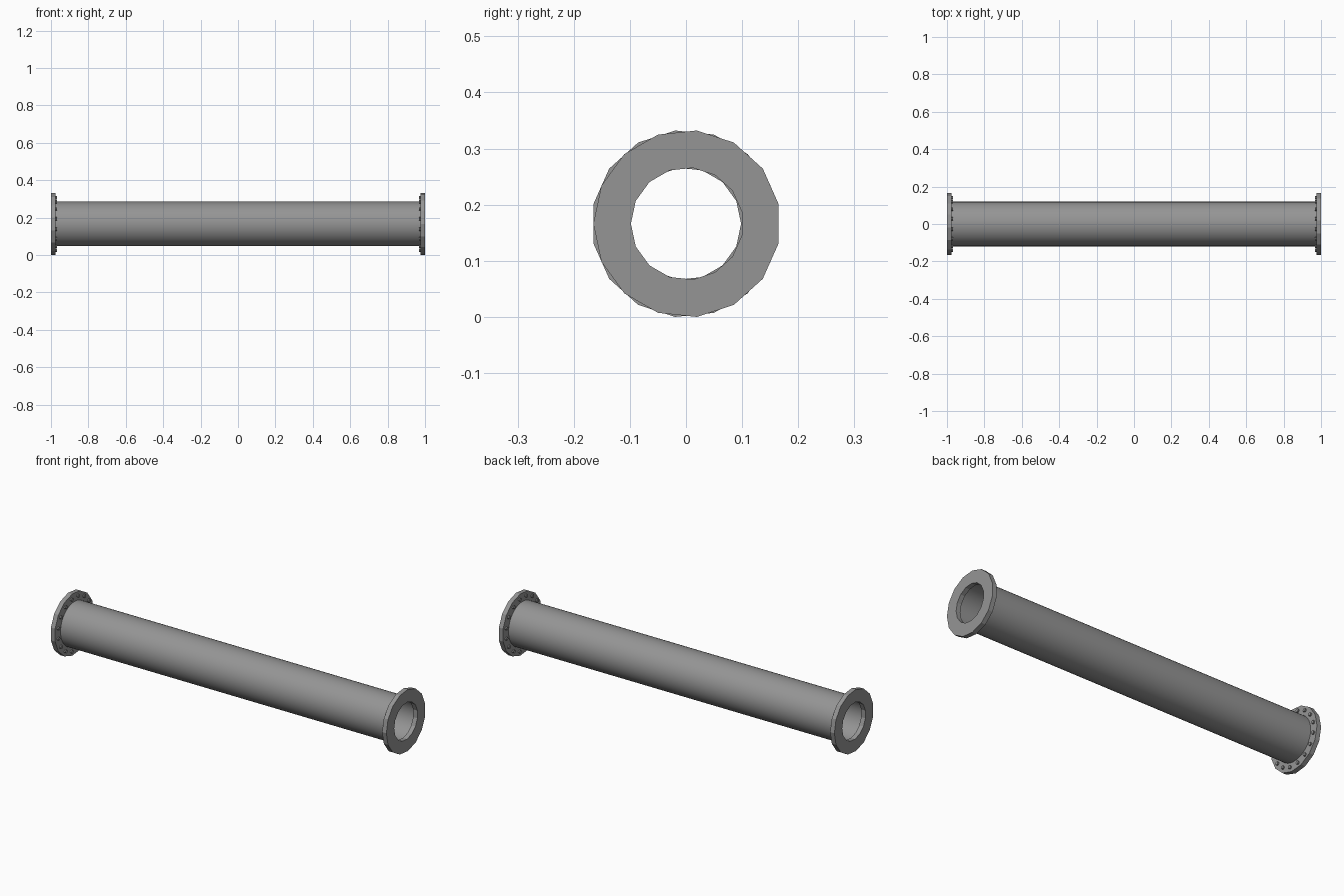
import bpy, bmesh, math
from mathutils import Matrix, Vector

cube = bpy.data.objects.get("Cube")
if cube:
    bpy.data.objects.remove(cube, do_unlink=True)

AXIS_Z = 0.166          # height of the pipe's centre line
FLANGE_R, BORE_R = 0.167, 0.1
FLANGE_T = 0.025
SIDES = 15
SHIFT = 0.0018          # centres the odd-sided flange on its width

steel = bpy.data.materials.new("steel grey")
steel.use_nodes = True
grey = (0.3, 0.3, 0.3, 1)
steel.diffuse_color = grey
steel.node_tree.nodes["Principled BSDF"].inputs["Base Color"].default_value = grey


def add_object(name, bm, smooth=False):
    bmesh.ops.recalc_face_normals(bm, faces=bm.faces)
    mesh = bpy.data.meshes.new(name)
    bm.to_mesh(mesh)
    bm.free()
    mesh.materials.append(steel)
    obj = bpy.data.objects.new(name, mesh)
    bpy.context.collection.objects.link(obj)
    if smooth:
        bpy.ops.object.select_all(action="DESELECT")
        bpy.context.view_layer.objects.active = obj
        obj.select_set(True)
        bpy.ops.object.shade_smooth_by_angle(angle=math.radians(30))
    return obj


def tube(name, x0, x1, outer, inner, sides, phase=0.0, y=0.0, smooth=False):
    """Hollow ring along x: a rectangular section carried round the axis."""
    bm = bmesh.new()
    section = [(x0, outer), (x1, outer), (x1, inner), (x0, inner)]
    rings = []
    for i in range(sides):
        a = phase + math.tau * i / sides
        rings.append([bm.verts.new((x, y + r * math.cos(a), AXIS_Z + r * math.sin(a)))
                      for x, r in section])
    for i in range(sides):
        a, b = rings[i], rings[(i + 1) % sides]
        for j in range(4):
            k = (j + 1) % 4
            bm.faces.new((a[j], a[k], b[k], b[j]))
    return add_object(name, bm, smooth)


def bolts(name, side, count=16, circle=0.143):
    """Ring of short bolt heads on the inward face of a flange."""
    bm = bmesh.new()
    x = side * (1 - FLANGE_T - 0.002)
    for i in range(count):
        a = math.tau * (i + 0.5) / count
        place = Matrix.Translation((x, circle * math.cos(a), AXIS_Z + circle * math.sin(a)))
        bmesh.ops.create_cone(bm, cap_ends=True, segments=8, radius1=0.009, radius2=0.009,
                              depth=0.012,
                              matrix=place @ Matrix.Rotation(math.pi / 2, 4, "Y"))
    return add_object(name, bm)


# Long pipe between the flanges
end = 1 - FLANGE_T / 2
tube("pipe", -end, end, 0.119, 0.108, 48, smooth=True)

# Flanges, the second turned half way round to face the other end
half_step = math.pi / SIDES
tube("left_flange", 1 - FLANGE_T, 1, FLANGE_R, BORE_R, SIDES, half_step, SHIFT)
tube("right_flange", -1, FLANGE_T - 1, FLANGE_R, BORE_R, SIDES, 0, -SHIFT)

# Bolt heads
bolts("left_bolts", 1)
bolts("right_bolts", -1)
